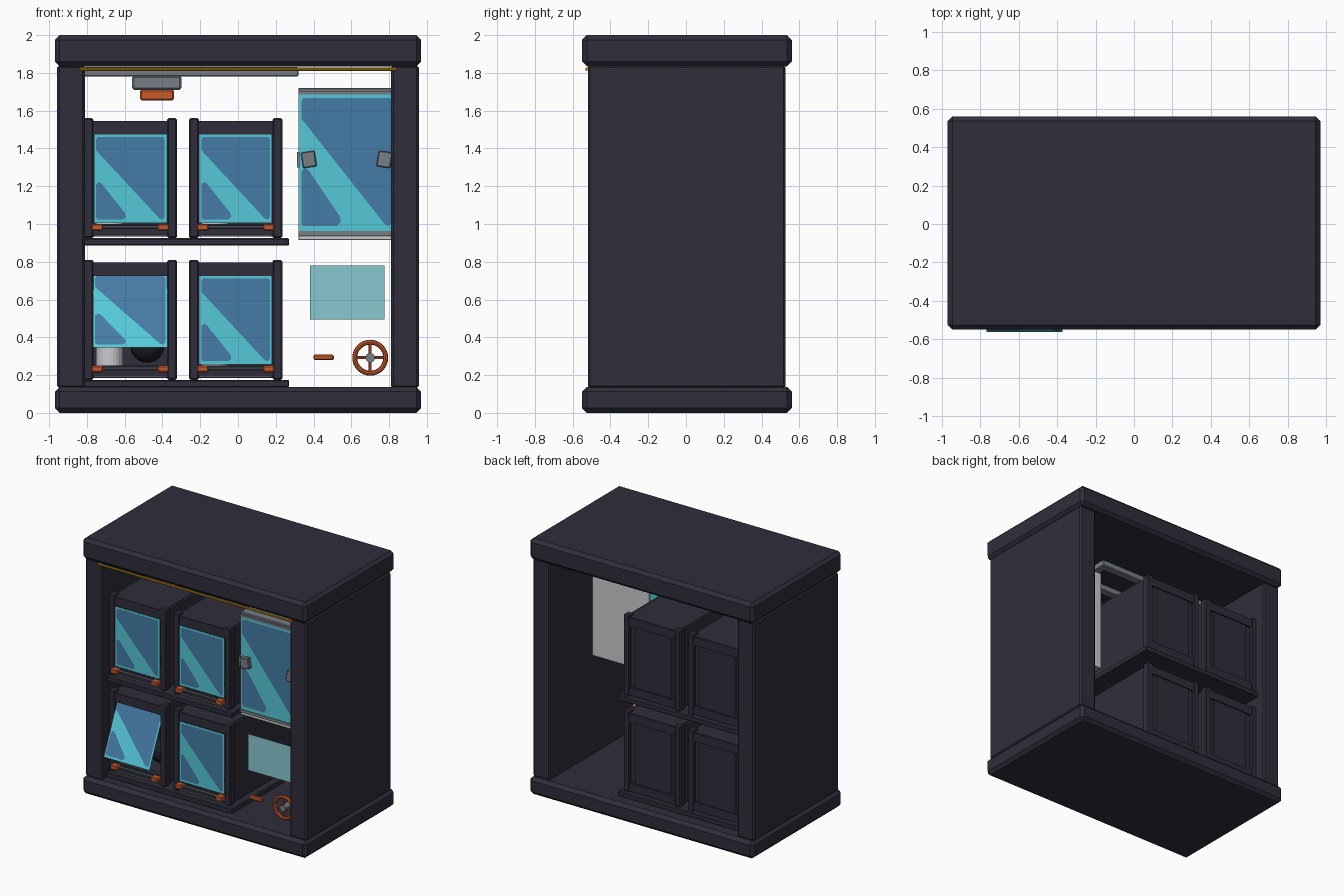
import bpy, bmesh, math
from mathutils import Vector

if "Cube" in bpy.data.objects:
    bpy.data.objects.remove(bpy.data.objects["Cube"])


def material(name, r, g, b):
    m = bpy.data.materials.new(name)
    m.diffuse_color = (r, g, b, 1)
    m.use_nodes = True
    m.node_tree.nodes["Principled BSDF"].inputs["Base Color"].default_value = m.diffuse_color
    return m


NAVY = material("dark navy", 0.029, 0.027, 0.044)
CYAN = material("bright cyan", 0.09, 0.58, 0.68)
BLUE = material("deep blue", 0.06, 0.2, 0.38)
TEAL = material("pale teal", 0.25, 0.58, 0.64)
ORANGE = material("burnt orange", 0.57, 0.10, 0.025)
GREY = material("steel grey", 0.19, 0.21, 0.24)
WHITE = material("light grey", 0.6, 0.6, 0.63)
GOLD = material("gold", 0.5, 0.27, 0.01)
BLACK = material("near black", 0.012, 0.012, 0.018)


def finish(name, bm, mat, smooth=False):
    me = bpy.data.meshes.new(name)
    bm.to_mesh(me)
    bm.free()
    me.materials.append(mat)
    if smooth:
        me.polygons.foreach_set("use_smooth", [True] * len(me.polygons))
    ob = bpy.data.objects.new(name, me)
    bpy.context.collection.objects.link(ob)
    return ob


def box(name, x, y, z, mat=NAVY, bevel=0.0):
    """Box from (min, max) pairs, optionally chamfered."""
    bm = bmesh.new()
    bmesh.ops.create_cube(bm, size=1)
    for v in bm.verts:
        for i, (lo, hi) in enumerate((x, y, z)):
            v.co[i] = lo if v.co[i] < 0 else hi
    if bevel:
        bmesh.ops.bevel(bm, geom=bm.edges[:], offset=bevel, segments=1, affect='EDGES')
    return finish(name, bm, mat)


def rod(name, a, b, r, mat, sides=12):
    """Cylinder between two points."""
    a, b = Vector(a), Vector(b)
    bm = bmesh.new()
    bmesh.ops.create_cone(bm, cap_ends=True, segments=sides, radius1=r, radius2=r, depth=(b - a).length)
    ob = finish(name, bm, mat)
    ob.location = (a + b) / 2
    ob.rotation_euler = (b - a).to_track_quat('Z', 'Y').to_euler()
    return ob


def polygon(name, points, mat):
    bm = bmesh.new()
    bm.faces.new([bm.verts.new(p) for p in points])
    return finish(name, bm, mat)


UPPER = [(.05, .97), (.03, .94), (.03, .82), (.9, .05), (.94, .04), (.97, .07), (.97, .94), (.95, .97)]
LOWER = [(.03, .06), (.05, .04), (.40, .04), (.44, .07), (.43, .11), (.1, .45), (.06, .46), (.03, .43)]


def pane(name, corner, u, v):
    """Glass sheet with two blue reflection areas either side of a diagonal band."""
    c, u, v = Vector(corner), Vector(u), Vector(v)
    n = u.cross(v).normalized() * 0.003
    polygon(name, [c, c + u, c + u + v, c + v], CYAN)
    for part, shape in (("upper", UPPER), ("lower", LOWER)):
        polygon(f"{name}_{part}_tint", [c + u * s + v * t + n for s, t in shape], BLUE)


# Outer cabinet
box("base_slab", (-.97, .97), (-.55, .56), (0, .137), bevel=.025)
box("top_slab", (-.97, .97), (-.55, .56), (1.835, 2), bevel=.025)
for side, s in (("left", -1), ("right", 1)):
    box(f"{side}_wall", sorted((s * .81, s * .957)), (-.52, .527), (.13, 1.84), bevel=.012)
rod("gold_cable", (-.84, -.525, 1.82), (.84, -.525, 1.82), .009, GOLD, 8)

# Shelves
for name, z in (("lower_shelf", .135), ("upper_shelf", .885)):
    box(name, (-.815, .27), (-.46, .46), (z, z + .04), bevel=.006)


def locker(name, cx, z, is_open):
    """Hollow compartment with framed back, glass door and orange clips."""
    F, B = -.43, .44
    for s in (-1, 1):
        tag = f"{name}_{'left' if s < 0 else 'right'}"
        xs = lambda a, b: sorted((cx + s * a, cx + s * b))
        box(tag + "_wall", xs(.205, .237), (F + .01, B - .01), (z + .01, z + .615))
        box(tag + "_front_post", xs(.195, .247), (F, F + .06), (z, z + .635), bevel=.008)
        box(tag + "_back_post", xs(.195, .247), (B - .06, B), (z, z + .635), bevel=.008)
        box(tag + "_clip", xs(.145, .205), (F - .045, F + .005), (z + .04, z + .075), ORANGE, .006)
    wide = (cx - .22, cx + .22)
    box(name + "_roof", wide, (F + .01, B - .01), (z + .59, z + .62))
    box(name + "_floor", wide, (F + .01, B - .01), (z + .01, z + .04))
    box(name + "_back_panel", wide, (B - .05, B - .022), (z + .02, z + .61))
    box(name + "_back_inset", (cx - .16, cx + .16), (B - .03, B - .014), (z + .07, z + .56), bevel=.006)
    for end, y in (("front", (F + .006, F + .05)), ("back", (B - .05, B - .004))):
        box(f"{name}_{end}_top_rail", wide, y, (z + .55, z + .618))
        box(f"{name}_{end}_bottom_rail", wide, y, (z + .01, z + .075))
    rod(name + "_latch_rod", (cx - .16, F - .01, z + .06), (cx + .16, F - .01, z + .06), .008, GREY, 8)
    box(name + "_sill", (cx - .19, cx + .19), (F - .003, F + .01), (z + .012, z + .02), GREY)
    if is_open:
        pane(name + "_open_door", (cx - .198, -.562, .345), (.396, 0, 0), (0, .175, .39))
    else:
        pane(name + "_door", (cx - .193, F + .003, z + .08), (.386, 0, 0), (0, 0, .47))
    # Stored goods: canister and ball
    rod(name + "_canister", (cx - .11, -.25, z + .04), (cx - .11, -.25, z + .24), .072, WHITE, 24)
    bm = bmesh.new()
    bmesh.ops.create_uvsphere(bm, u_segments=24, v_segments=12, radius=.09)
    finish(name + "_ball", bm, BLACK, True).location = (cx + .09, -.25, z + .18)


for row, z in (("lower", .175), ("upper", .925)):
    for col, cx in (("left", -.57), ("middle", -.0125)):
        locker(f"{row}_{col}_locker", cx, z, (row, col) == ("lower", "left"))

# Large glass tank on the right
X = (.32, .835)
box("tank_back", X, (-.02, 0), (.915, 1.72), WHITE)
box("tank_top", X, (-.425, -.02), (1.70, 1.72), GREY, .004)
box("tank_top_lip", X, (-.435, -.40), (1.685, 1.705), GREY)
box("tank_bottom", X, (-.425, -.02), (.915, .94), WHITE, .004)
box("tank_bottom_lip", X, (-.435, -.40), (.94, .962), GREY)
pane("tank_glass", (.32, -.428, .96), (.51, 0, 0), (0, 0, .73))
for side, x, t in (("left", .375, .1), ("right", .775, -.1)):
    ob = box(f"tank_{side}_handle", (-.037, .037), (-.02, .02), (-.042, .042), GREY, .005)
    ob.location = (x, -.44, 1.342)
    ob.rotation_euler.y = -t * 1.5
box("tank_left_hinge", (.312, .325), (-.44, -.41), (1.30, 1.38), GREY)

# Overhead rails with gripper
for name, y in (("front_rail", -.28), ("back_rail", 0)):
    box(name, (-.815, .32), (y - .03, y + .03), (1.78, 1.83), GREY, .006)
box("rail_end", (.26, .318), (-.28, 0), (1.785, 1.828), GREY)
box("gripper_carriage", (-.56, -.30), (-.27, -.01), (1.71, 1.785), GREY, .01)
box("gripper_head", (-.518, -.34), (-.23, -.05), (1.655, 1.712), ORANGE, .008)

# Controls: display sheet, lever and hand wheel
polygon("display_sheet", [(.38, -.42, .495), (.775, -.42, .495), (.775, -.42, .78), (.38, -.42, .78)], TEAL)
box("lever", (.40, .507), (-.435, -.405), (.28, .308), ORANGE, .006)
W = Vector((.7, -.43, .292))
bpy.ops.mesh.primitive_torus_add(major_radius=.082, minor_radius=.013, major_segments=32, minor_segments=8,
                                 location=W, rotation=(math.pi / 2, 0, 0))
wheel = bpy.context.object
wheel.name = "wheel_rim"
wheel.data.materials.append(ORANGE)
bpy.ops.object.shade_smooth_by_angle()
for name, d in (("wheel_cross_spoke", Vector((.08, 0, 0))), ("wheel_upright_spoke", Vector((0, 0, .08)))):
    rod(name, W - d, W + d, .008, ORANGE, 8)
rod("wheel_hub", W + Vector((0, -.02, 0)), W + Vector((0, .05, 0)), .025, GREY, 16)
